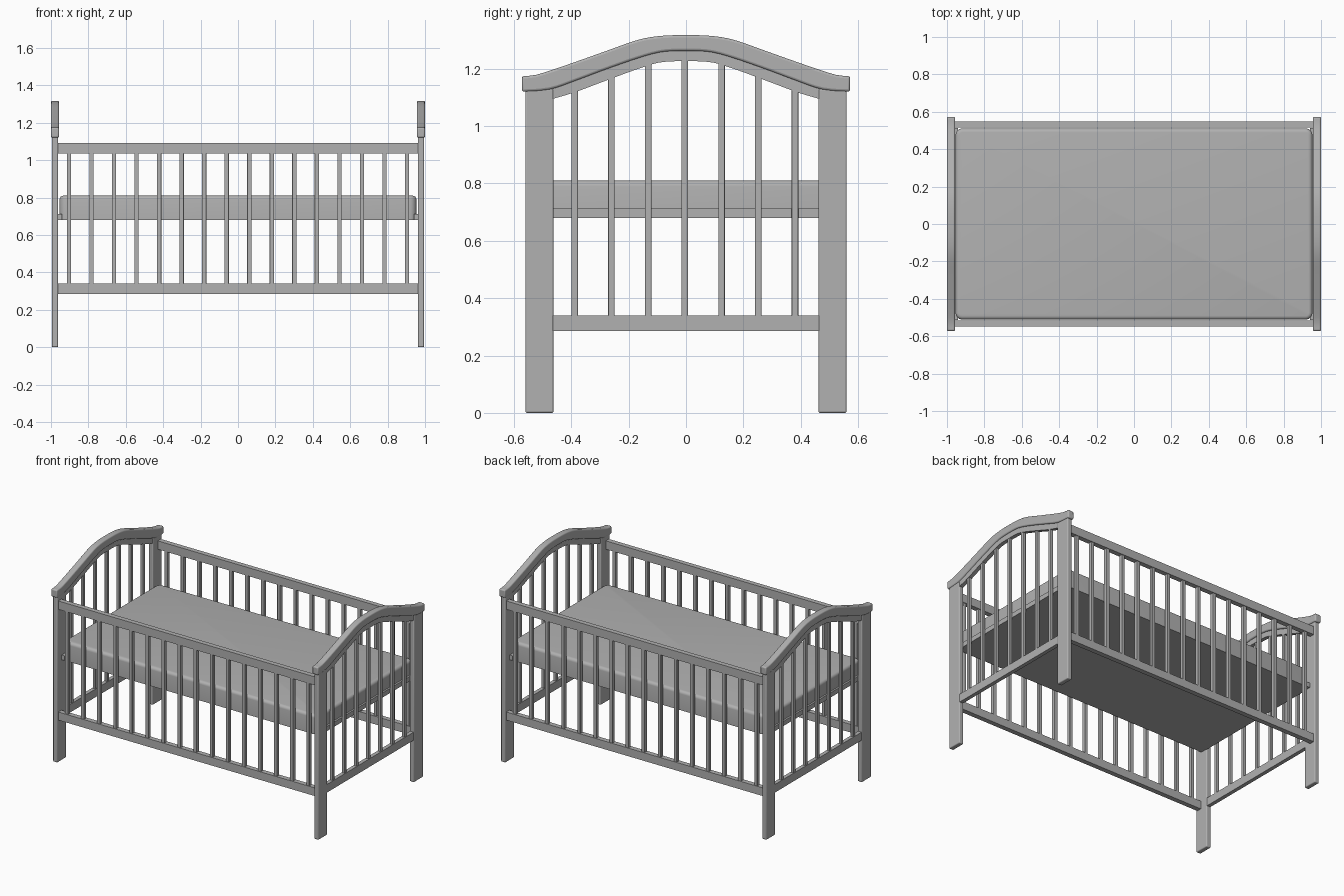
import bpy, bmesh, math

if "Cube" in bpy.data.objects:
    bpy.data.objects.remove(bpy.data.objects["Cube"])

grey = bpy.data.materials.new("dark_grey")
grey.diffuse_color = (0.44, 0.44, 0.44, 1)
grey.use_nodes = True
grey.node_tree.nodes["Principled BSDF"].inputs["Base Color"].default_value = grey.diffuse_color


def finish(ob, bevel=0.0, segs=2, angle=35):
    ob.data.materials.append(grey)
    if bevel:
        m = ob.modifiers.new("bevel", 'BEVEL')
        m.width, m.segments, m.limit_method = bevel, segs, 'ANGLE'
        m.angle_limit = math.radians(40)
    bpy.ops.object.select_all(action='DESELECT')
    ob.select_set(True)
    bpy.context.view_layer.objects.active = ob
    bpy.ops.object.shade_smooth_by_angle(angle=math.radians(angle))
    return ob


def new_object(name, bm):
    bmesh.ops.recalc_face_normals(bm, faces=bm.faces[:])
    me = bpy.data.meshes.new(name)
    bm.to_mesh(me)
    bm.free()
    ob = bpy.data.objects.new(name, me)
    bpy.context.collection.objects.link(ob)
    return ob


def box(name, lo, hi, bevel=0.0, segs=2):
    bm = bmesh.new()
    bmesh.ops.create_cube(bm, size=1)
    for v in bm.verts:
        v.co = [(a + b) / 2 + c * (b - a) for a, b, c in zip(lo, hi, v.co)]
    return finish(new_object(name, bm), bevel, segs)


def slat(name, x, y, z0, z1, hx, hy, bevel):
    return box(name, (x - hx, y - hy, z0), (x + hx, y + hy, z1), bevel, 3)


def sample(pts, y):
    # smooth (Hermite) interpolation of a symmetric height curve
    y = abs(y)
    full = [(-pts[1][0], pts[1][1])] + pts
    n = len(full)

    def slope(i):
        a, b = full[max(i - 1, 0)], full[min(i + 1, n - 1)]
        return (b[1] - a[1]) / (b[0] - a[0])
    for i in range(1, n - 1):
        (y0, z0), (y1, z1) = full[i], full[i + 1]
        if y <= y1 + 1e-9:
            h = y1 - y0
            t = (y - y0) / h
            return ((2*t**3 - 3*t**2 + 1) * z0 + (t**3 - 2*t**2 + t) * h * slope(i)
                    + (3*t**2 - 2*t**3) * z1 + (t**3 - t**2) * h * slope(i + 1))
    return full[-1][1]


def arch(name, x0, x1, half, top, bottom, bevel, n=48):
    # curved strip of rectangular section following the top and bottom curves
    bm = bmesh.new()
    rings = []
    for i in range(n + 1):
        y = -half + 2 * half * i / n
        zt, zb = sample(top, y), sample(bottom, y)
        rings.append([bm.verts.new((x, y, z)) for x, z in
                      ((x0, zb), (x1, zb), (x1, zt), (x0, zt))])
    for a, b in zip(rings, rings[1:]):
        for k in range(4):
            bm.faces.new((a[k], a[(k + 1) % 4], b[(k + 1) % 4], b[k]))
    bm.faces.new(rings[0])
    bm.faces.new(rings[-1])
    return finish(new_object(name, bm), bevel, 3)


cap_top = [(0, 1.317), (0.09, 1.314), (0.165, 1.301), (0.28, 1.261),
           (0.39, 1.222), (0.478, 1.192), (0.53, 1.177), (0.572, 1.174)]
cap_bot = [(0, 1.262), (0.08, 1.259), (0.15, 1.242), (0.27, 1.201),
           (0.38, 1.160), (0.465, 1.130), (0.52, 1.122), (0.572, 1.120)]
under = [(0, 1.226), (0.09, 1.222), (0.165, 1.200), (0.28, 1.158),
         (0.39, 1.117), (0.47, 1.093)]

# head and foot ends
for side, s in (("left", -1), ("right", 1)):
    def span(a, b):
        return sorted((s * a, s * b))
    x0, x1 = span(0.962, 0.995)
    for fb, t in (("front", -1), ("back", 1)):
        y0, y1 = sorted((t * 0.462, t * 0.56))
        box(f"{side}_{fb}_post", (x0, y0, 0), (x1, y1, 1.13), 0.006, 3)
    c0, c1 = span(0.956, 1.0)
    arch(f"{side}_cap", c0, c1, 0.572, cap_top, cap_bot, 0.008)
    r0, r1 = span(0.966, 0.992)
    arch(f"{side}_arch_rail", r0, r1, 0.468, [(y, z + 0.01) for y, z in cap_bot], under, 0)
    box(f"{side}_bottom_rail", (r0, -0.468, 0.285), (r1, 0.468, 0.34))
    for i in range(7):
        y = (i - 3) * 0.128 - 0.004
        slat(f"{side}_slat", s * 0.979, y, 0.33, sample(under, y) + 0.015,
             0.0105, 0.0115, 0.004)
    # mattress support bar
    b0, b1 = span(0.94, 0.966)
    box(f"{side}_support_bar", (b0, -0.513, 0.68), (b1, 0.513, 0.712))

# long sides
for side, t in (("front", -1), ("back", 1)):
    y0, y1 = sorted((t * 0.516, t * 0.549))
    for part, z0, z1 in (("bottom", 0.285, 0.34), ("top", 1.035, 1.092)):
        box(f"{side}_{part}_rail", (-0.966, y0, z0), (0.966, y1, z1))
    for i in range(16):
        slat(f"{side}_slat", (i - 7.5) * 0.1205, t * 0.533, 0.33, 1.045,
             0.0115, 0.012, 0.002)

# mattress: rounded vertical corners, soft rolled top edge
bm = bmesh.new()
bmesh.ops.create_cube(bm, size=1)
for v in bm.verts:
    v.co = (v.co.x * 1.908, v.co.y * 1.022, 0.745 + v.co.z * 0.13)
corners = [e for e in bm.edges if abs(e.verts[0].co.z - e.verts[1].co.z) > 0.05]
bmesh.ops.bevel(bm, geom=corners, offset=0.036, segments=6, profile=0.5, affect='EDGES')
rim = [e for e in bm.edges if all(v.co.z > 0.8 for v in e.verts)]
bmesh.ops.bevel(bm, geom=rim, offset=0.02, segments=4, profile=0.5, affect='EDGES')
finish(new_object("mattress", bm))
